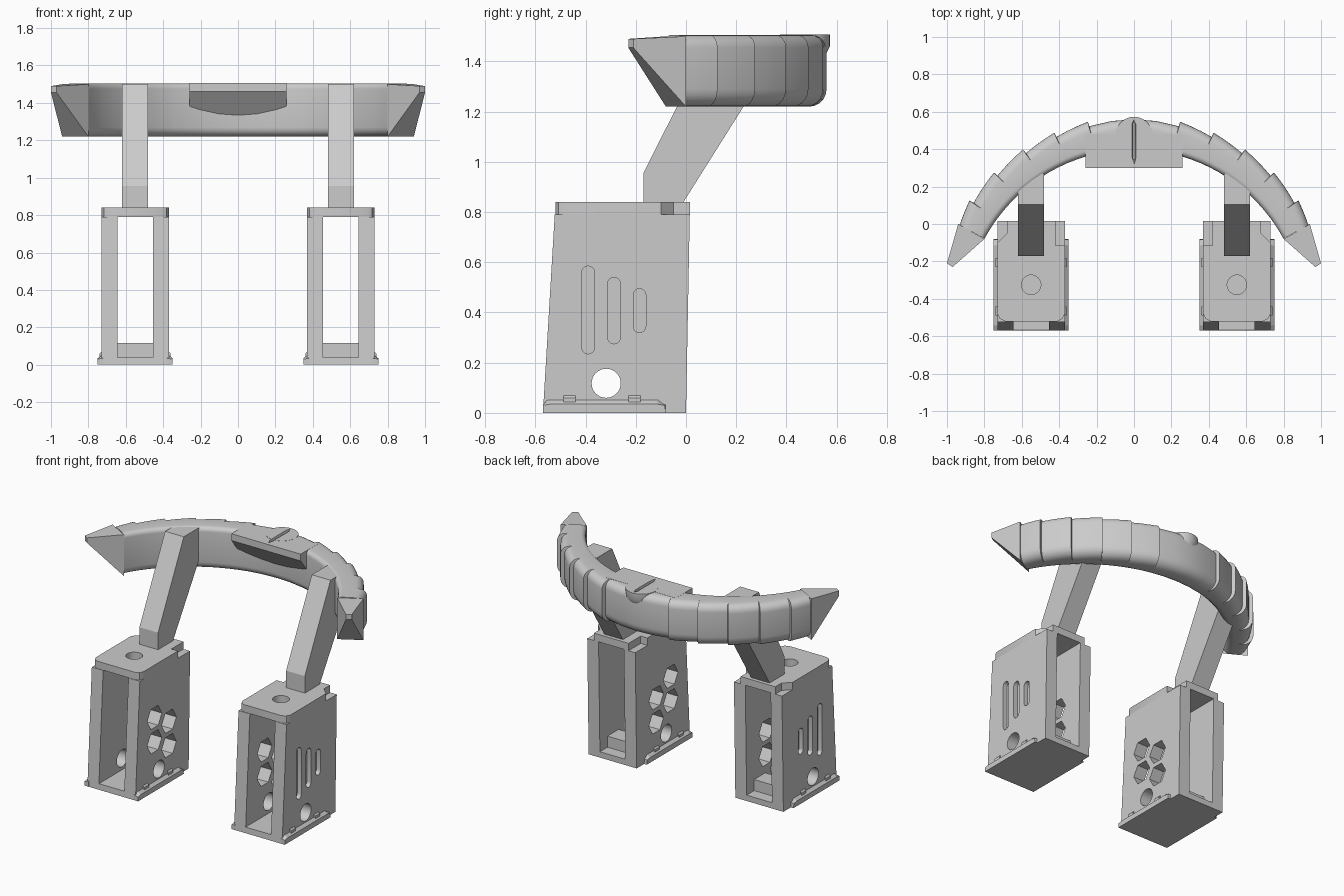
import bpy, bmesh, math
from mathutils import Vector

if "Cube" in bpy.data.objects:
    bpy.data.objects.remove(bpy.data.objects["Cube"])

grey = bpy.data.materials.new("plain grey")
grey.diffuse_color = (0.6, 0.6, 0.6, 1)
grey.use_nodes = True
grey.node_tree.nodes["Principled BSDF"].inputs["Base Color"].default_value = grey.diffuse_color


def make(name, verts, faces):
    bm = bmesh.new()
    vs = [bm.verts.new(v) for v in verts]
    for f in faces:
        bm.faces.new([vs[i] for i in f])
    bmesh.ops.recalc_face_normals(bm, faces=bm.faces[:])
    me = bpy.data.meshes.new(name)
    bm.to_mesh(me)
    bm.free()
    me.materials.append(grey)
    ob = bpy.data.objects.new(name, me)
    bpy.context.collection.objects.link(ob)
    return ob


def loft(name, rings):
    """Closed solid through a list of equal-length rings."""
    n = len(rings[0])
    faces = [list(range(n)), [(len(rings) - 1) * n + i for i in range(n)]]
    for r in range(len(rings) - 1):
        for i in range(n):
            j = (i + 1) % n
            faces.append([r * n + i, r * n + j, (r + 1) * n + j, (r + 1) * n + i])
    return make(name, [v for ring in rings for v in ring], faces)


def prism_x(name, prof, x0, x1):
    return loft(name, [[(x, y, z) for y, z in prof] for x in (x0, x1)])


def prism_z(name, outline, z0, z1):
    return loft(name, [[(x, y, z) for x, y in outline] for z in (z0, z1)])


def rect(a0, b0, a1, b1):
    return [(a0, b0), (a1, b0), (a1, b1), (a0, b1)]


def ngon(a, b, r, n):
    return [(a + r * math.cos(2 * math.pi * i / n), b + r * math.sin(2 * math.pi * i / n))
            for i in range(n)]


def slot(y, z0, z1, r):
    """Upright slot with round ends."""
    pts = []
    for i in range(9):
        t = math.pi * i / 8
        pts.append((y + r * math.cos(t), z1 - r + r * math.sin(t)))
    for i in range(9):
        t = math.pi + math.pi * i / 8
        pts.append((y + r * math.cos(t), z0 + r + r * math.sin(t)))
    return pts


def cut(ob, cutters):
    bpy.context.view_layer.objects.active = ob
    for c in cutters:
        m = ob.modifiers.new("cut", 'BOOLEAN')
        m.operation = 'DIFFERENCE'
        m.solver = 'EXACT'
        m.object = c
        bpy.ops.object.modifier_apply(modifier=m.name)


def discard(cutters):
    for c in cutters:
        bpy.data.objects.remove(c)


def smooth(ob):
    bpy.ops.object.select_all(action='DESELECT')
    ob.select_set(True)
    bpy.context.view_layer.objects.active = ob
    bpy.ops.object.shade_smooth_by_angle(angle=math.radians(30))


CX = 0.55
for s, side in ((1, "right"), (-1, "left")):
    X = lambda u: s * (CX + u)          # u grows towards the outside

    # hollow box standing open at front and back
    body = prism_x(side + "_box", [(-.57, 0), (0, 0), (.015, .79), (-.523, .79)], X(-.18), X(.18))
    cutters = [prism_x("tunnel", rect(-.8, .04, .2, .75), X(-.095), X(.095)),
               prism_x("tunnel_top", rect(-.8, .74, .2, .82), X(-.095), X(.095)),
               prism_x("cable_hole", ngon(-.318, .118, .058, 32), X(-.3), X(.3))]
    for y, z in ((-.365, .485), (-.365, .32), (-.21, .4), (-.21, .235)):
        cutters.append(prism_x("hex_hole", ngon(y, z, .078, 6), X(-.3), X(-.05)))
    for y, z0, z1 in ((-.39, .235, .585), (-.287, .275, .54), (-.185, .32, .495)):
        cutters.append(prism_x("slot", slot(y, z0, z1, .025), X(.15), X(.25)))
    cut(body, cutters)
    discard(cutters)
    smooth(body)

    # lid with clipped corners and a round hole
    lid_outline = [(-.18, -.48), (-.167, -.507), (-.14, -.52), (.14, -.52), (.167, -.507), (.18, -.48),
                   (.18, -.1), (.13, -.05), (.13, .015), (-.13, .015), (-.13, -.115), (-.18, -.115)]
    lid = prism_z(side + "_lid", [(X(u), y) for u, y in lid_outline], .79, .84)
    hole = [prism_z("lid_hole", [(X(a), b) for a, b in ngon(0, -.325, .052, 32)], .7, .9)]
    cut(lid, hole)
    discard(hole)
    smooth(lid)

    # step inside the box
    prism_x(side + "_inner_step", rect(-.2, .03, -.08, .115), X(-.096), X(.096))

    # foot rails and clips on both sides
    for d, where in ((1, "outer"), (-1, "inner")):
        rail = [[(X(d * .17), y, z) for y, z in
                 ((-.57, 0), (-.08, 0), (-.08, .035), (-.11, .06), (-.545, .06), (-.57, .035))],
                [(X(d * .2), y, z) for y, z in
                 ((-.57, 0), (-.08, 0), (-.085, .03), (-.115, .035), (-.54, .035), (-.57, .03))]]
        loft(f"{side}_{where}_rail", rail)
        for y in (-.465, -.205):
            loft(f"{side}_{where}_clip",
                 [[(X(d * .17), a, z) for a, z in rect(y - .024, .04, y + .024, .08)],
                  [(X(d * .19), a, z) for a, z in rect(y - .024, .04, y + .024, .06)]])

    # slanted arm up to the band
    prism_x(side + "_arm", [(-.17, .84), (-.01, .84), (.27, 1.285), (.27, 1.5), (.105, 1.5), (-.17, .955)],
            X(-.07), X(.07))

    # pointed end of the band
    loft(side + "_spike", [
        [(s * x, y, z) for x, y, z in ((.94, 0, 1.22), (.80, -.08, 1.22), (.80, -.08, 1.5), (.94, 0, 1.5))],
        [(s * x, y, z) for x, y, z in ((1, -.21, 1.455), (.97, -.23, 1.455), (.97, -.23, 1.49), (1, -.21, 1.49))]])

# curved band made of overlapping segments
CY, R_IN, R_OUT, Z0, Z1 = -.51, .908, 1.06, 1.22, 1.505


def band_ring(deg, r_out):
    pts = []
    for r, z, rad, start in ((r_out, Z1, .05, 0), (R_IN, Z1, .03, 90),
                             (R_IN, Z0, .05, 180), (r_out, Z0, .07, 270)):
        cr = r - rad if r == r_out else r + rad
        cz = z - rad if z == Z1 else z + rad
        for i in range(6):
            t = math.radians(start + 18 * i)
            pts.append((cr + rad * math.cos(t), cz + rad * math.sin(t)))
    a = math.radians(deg)
    return [(r * math.cos(a), CY + r * math.sin(a), z) for r, z in pts]


half = [(90, 1.07), (83.5, 1.067), (77, 1.06)]
starts = [77, 67, 57, 46.5, 36, 28.4]
for a0, a1 in zip(starts, starts[1:]):
    for i in range(4):
        t = i / 3
        half.append((a0 + (a1 - a0) * t - (.15 if i == 0 else 0), R_OUT + .025 * (1 - t)))
stations = [(180 - a, r) for a, r in reversed(half[1:])] + half
band = loft("curved_band", [band_ring(a, r) for a, r in stations])

# wedge plate and rounded knob at the middle of the band
plate = prism_x("middle_plate", [(.30, 1.46), (.44, 1.28), (.48, 1.28), (.48, 1.506), (.30, 1.506)], -.26, .26)
knob = loft("middle_knob", [[(x, y, z) for x, y in ngon(0, .473, r, 32)]
                            for r, z in ((.05, 1.38), (.085, 1.43), (.1, 1.46), (.1, 1.507))])

# slim pointed groove across plate and knob
groove = [loft("groove", [[(0, .32, z), (w, .36, z), (w, .53, z), (0, .56, z), (-w, .53, z), (-w, .36, z)]
                          for w, z in ((.006, 1.485), (.014, 1.52))])]
for ob in (band, plate, knob):
    cut(ob, groove)
discard(groove)
smooth(band)
smooth(knob)
